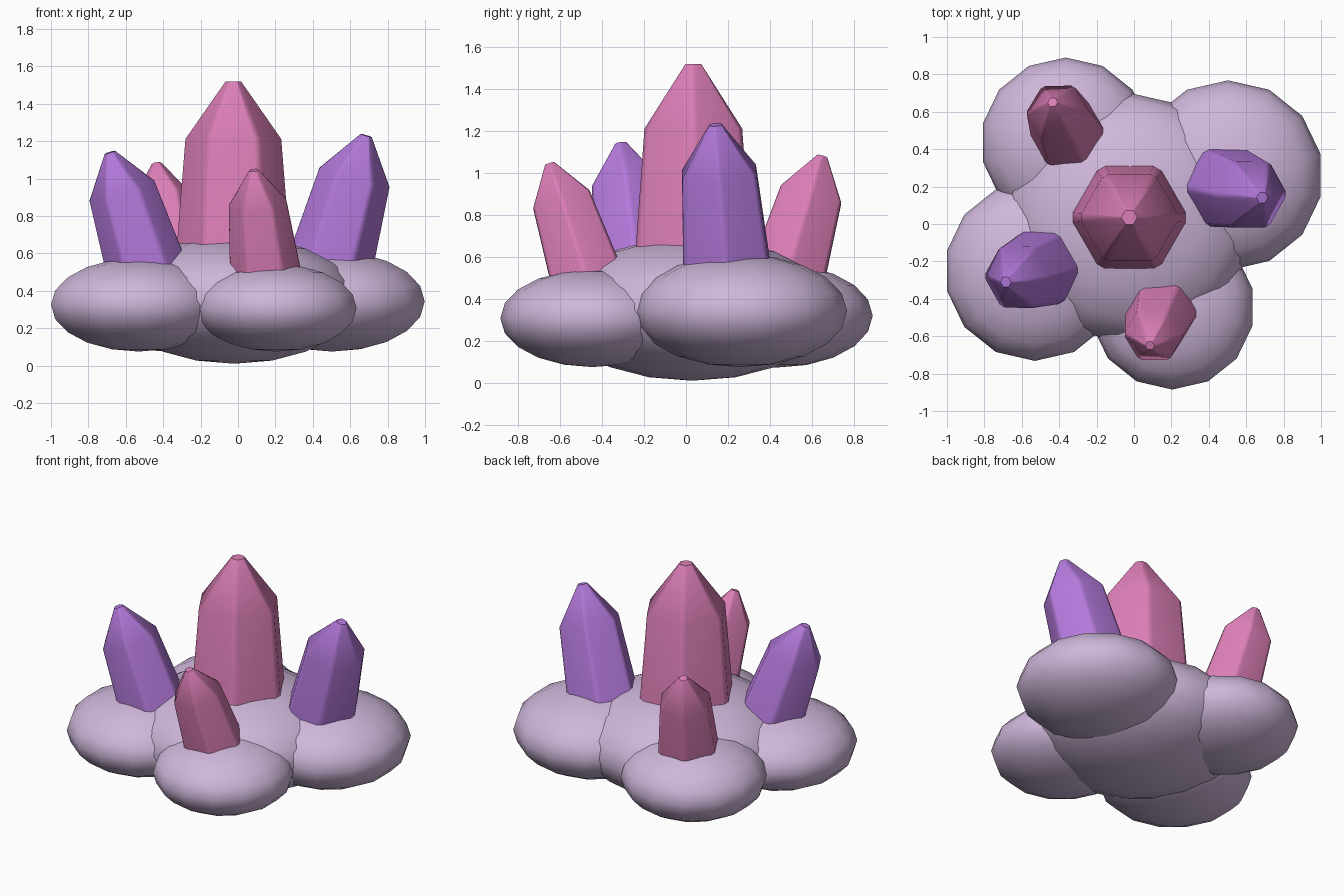
import bpy
import bmesh
from math import radians, sin, cos
from mathutils import Vector

cube = bpy.data.objects.get("Cube")
if cube:
    bpy.data.objects.remove(cube, do_unlink=True)


def material(name, rgb):
    mat = bpy.data.materials.new(name)
    mat.use_nodes = True
    mat.diffuse_color = (*rgb, 1)
    mat.node_tree.nodes["Principled BSDF"].inputs["Base Color"].default_value = (*rgb, 1)
    return mat


LILAC = material("pale lilac", (0.62, 0.47, 0.70))
PINK = material("rose pink", (0.71, 0.21, 0.47))
PURPLE = material("violet", (0.45, 0.19, 0.71))


def finish(bm, name, mat):
    mesh = bpy.data.meshes.new(name)
    bm.to_mesh(mesh)
    bm.free()
    mesh.materials.append(mat)
    obj = bpy.data.objects.new(name, mesh)
    bpy.context.collection.objects.link(obj)
    bpy.ops.object.select_all(action="DESELECT")
    obj.select_set(True)
    bpy.context.view_layer.objects.active = obj
    return obj


def boulder(name, centre, radius, height):
    """Flattened smooth sphere."""
    bm = bmesh.new()
    bmesh.ops.create_uvsphere(bm, u_segments=14, v_segments=10, radius=1)
    bmesh.ops.scale(bm, vec=(radius, radius, height), verts=bm.verts)
    bmesh.ops.translate(bm, vec=centre, verts=bm.verts)
    finish(bm, name, LILAC)
    bpy.ops.object.shade_smooth()


def crystal(name, foot, tip, foot_radius, shoulder_radius, mat):
    """Six-sided tapering shaft with narrow chamfered corners and a blunt point."""
    foot, tip = Vector(foot), Vector(tip)
    axis = tip - foot
    length = axis.length
    turn = Vector((0, 0, 1)).rotation_difference(axis)
    shoulder = length - 1.2 * shoulder_radius
    # The shaft continues below the foot into the rock
    buried = 0.2
    slope = (foot_radius - shoulder_radius) / shoulder
    profile = [(-buried, foot_radius + slope * buried),
               (shoulder, shoulder_radius),
               (length, 0.16 * shoulder_radius)]
    angles = [radians(60 * k + d) for k in range(6) for d in (-5, 5)]
    bm = bmesh.new()
    rings = [[bm.verts.new(foot + turn @ Vector((r * cos(a), r * sin(a), h)))
              for a in angles] for h, r in profile]
    for low, high in zip(rings, rings[1:]):
        for i in range(len(angles)):
            j = (i + 1) % len(angles)
            bm.faces.new((low[i], low[j], high[j], high[i]))
    bm.faces.new(rings[0][::-1])
    bm.faces.new(rings[-1])
    obj = finish(bm, name, mat)
    bpy.ops.object.shade_smooth_by_angle(angle=radians(33))
    weighted = obj.modifiers.new("flat sides", "WEIGHTED_NORMAL")
    weighted.keep_sharp = True


# Rock base
boulder("centre_rock", (-0.02, 0.03, 0.35), 0.67, 0.34)
boulder("right_rock", (-0.53, -0.25, 0.325), 0.482, 0.25)
boulder("front_rock", (0.205, -0.445, 0.308), 0.44, 0.233)
boulder("left_rock", (0.503, 0.26, 0.343), 0.508, 0.268)
boulder("back_rock", (-0.365, 0.435, 0.32), 0.455, 0.247)

# Crystals
crystal("main_crystal", (-0.025, 0.035, 0.68), (-0.025, 0.035, 1.52), 0.30, 0.257, PINK)
crystal("left_crystal", (0.51, 0.19, 0.6), (0.685, 0.14, 1.23), 0.225, 0.195, PURPLE)
crystal("right_crystal", (-0.51, -0.24, 0.58), (-0.685, -0.31, 1.14), 0.21, 0.182, PURPLE)
crystal("front_crystal", (0.14, -0.49, 0.55), (0.085, -0.65, 1.045), 0.185, 0.155, PINK)
crystal("back_crystal", (-0.36, 0.495, 0.55), (-0.435, 0.65, 1.08), 0.195, 0.165, PINK)
